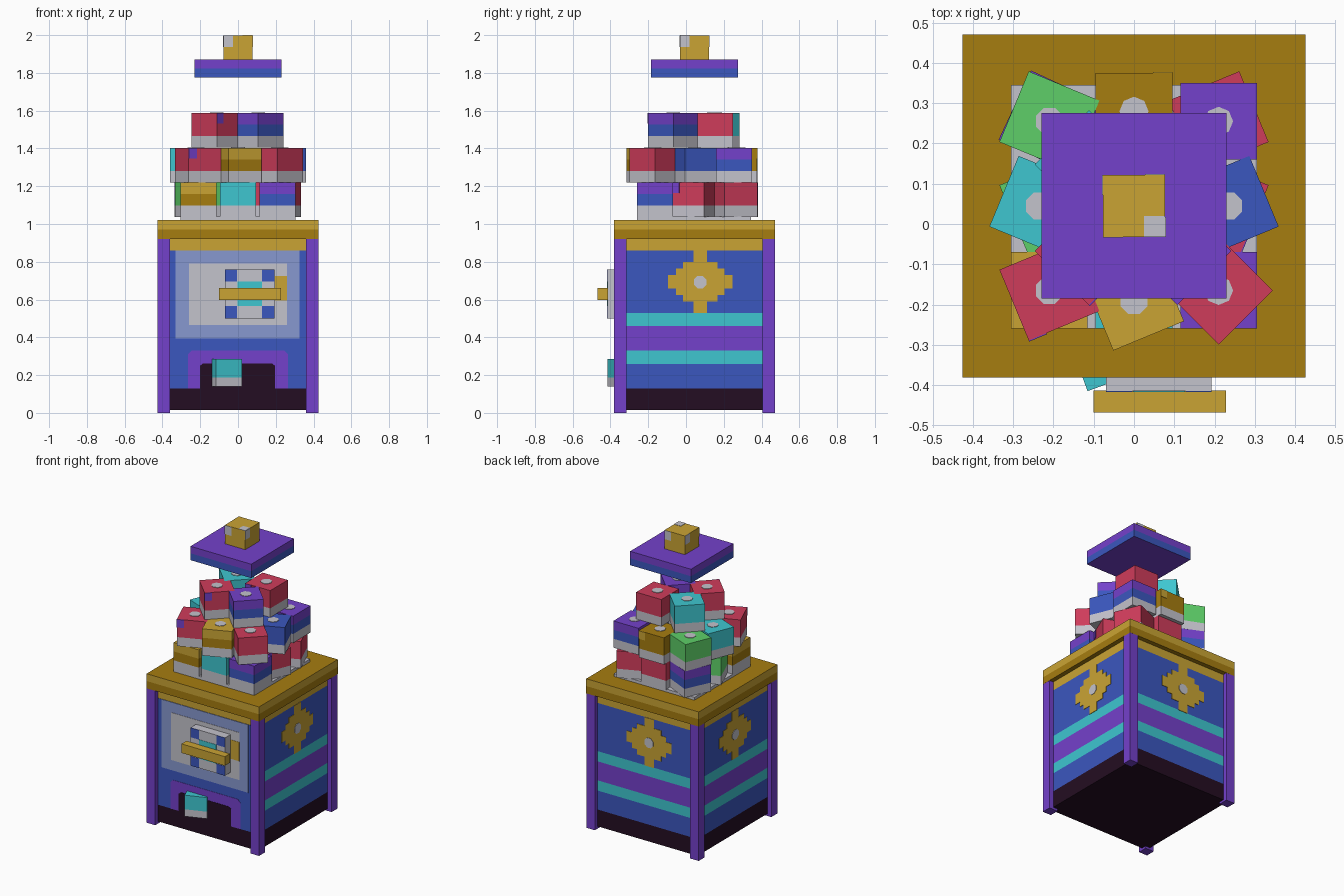
import bpy, bmesh, math
from mathutils import Matrix, Vector

if "Cube" in bpy.data.objects:
    bpy.data.objects.remove(bpy.data.objects["Cube"], do_unlink=True)


def linear(h):
    c = [int(h[i:i + 2], 16) / 255 for i in (0, 2, 4)]
    return [v / 12.92 if v <= 0.04045 else ((v + 0.055) / 1.055) ** 2.4 for v in c] + [1]


PALETTE = dict(purple="7441CB", blue="3B57BF", cyan="3EC6D0", green="5ECF68", red="CF3C5B",
               gold="CAA434", dark_gold="A67D10", pale_grey="C4C3CC",
               near_black="240D22", light_blue="8799D0")
MATS = {}
for key, code in PALETTE.items():
    m = bpy.data.materials.new(key)
    m.use_nodes = True
    m.diffuse_color = linear(code)
    m.node_tree.nodes["Principled BSDF"].inputs["Base Color"].default_value = linear(code)
    MATS[key] = m
NAMES = list(PALETTE)
CY = 0.045                      # centre of the cabinet in y


def finish(name, bm, loc=(0, 0, 0), rot=0):
    """Turn a bmesh into an object, keeping only the materials it uses."""
    used = sorted({f.material_index for f in bm.faces})
    for f in bm.faces:
        f.material_index = used.index(f.material_index)
    bmesh.ops.recalc_face_normals(bm, faces=bm.faces)
    me = bpy.data.meshes.new(name)
    bm.to_mesh(me)
    bm.free()
    for i in used:
        me.materials.append(MATS[NAMES[i]])
    ob = bpy.data.objects.new(name, me)
    ob.location, ob.rotation_euler.z = loc, math.radians(rot)
    bpy.context.collection.objects.link(ob)
    return ob


def banded_box(bm, x, y, zs, cols, top=None, bottom=None):
    """Box with one colour per height band between the levels zs."""
    rings = [[bm.verts.new((a, b, z)) for a, b in
              ((x[0], y[0]), (x[1], y[0]), (x[1], y[1]), (x[0], y[1]))] for z in zs]

    def face(vs, col):
        bm.faces.new(vs).material_index = NAMES.index(col)
    for lo, hi, col in zip(rings, rings[1:], cols):
        for i in range(4):
            j = (i + 1) % 4
            face((lo[i], lo[j], hi[j], hi[i]), col)
    face(rings[0][::-1], bottom or cols[0])
    face(rings[-1], top or cols[-1])


def box(name, x, y, zs, cols, top=None, bottom=None, loc=(0, 0, 0), rot=0):
    bm = bmesh.new()
    banded_box(bm, x, y, zs, cols, top, bottom)
    return finish(name, bm, loc, rot)


def plate(name, pts, col, face, dist, thick, centre=(0, CY)):
    """Thin outline (u right, z up) on a side: 0 front, 1 right, 2 back, 3 left of the viewer."""
    bm = bmesh.new()
    f = bm.faces.new([bm.verts.new((u, -dist, z)) for u, z in pts])
    ext = bmesh.ops.extrude_face_region(bm, geom=[f])["geom"]
    bmesh.ops.translate(bm, verts=[v for v in ext if isinstance(v, bmesh.types.BMVert)],
                        vec=(0, -thick, 0))
    for f in bm.faces:
        f.material_index = NAMES.index(col)
    return finish(name, bm, (*centre, 0), face * 90)


def rect(u0, u1, z0, z1):
    return [(u0, z0), (u1, z0), (u1, z1), (u0, z1)]


# Cabinet body, corner posts and top slab
DX = 0.395                      # distance of the panels from the centre
box("cabinet_body", (-DX, DX), (CY - DX, CY + DX),
    (0.015, 0.13, 0.26, 0.33, 0.46, 0.53, 0.86, 0.93),
    ("near_black", "blue", "cyan", "purple", "cyan", "blue", "gold"))
for sx in (-1, 1):
    for sy in (-1, 1):
        box("post", (-0.0325, 0.0325), (-0.0325, 0.0325), (0, 0.92), ("purple",),
            loc=(sx * 0.393, CY + sy * 0.393, 0))
box("top_slab", (-0.426, 0.426), (CY - 0.426, CY + 0.426), (0.92, 0.97, 1.02),
    ("dark_gold", "gold"), top="dark_gold")

# Flower emblem on the right, back and left panels
quarter = [(0.17, 0.036), (0.128, 0.036), (0.128, 0.07), (0.092, 0.07),
           (0.092, 0.105), (0.036, 0.105), (0.036, 0.165)]
outline = (quarter + [(-u, z) for u, z in quarter[::-1]] +
           [(-u, -z) for u, z in quarter] + [(u, -z) for u, z in quarter[::-1]])
for side, shift in ((1, 0.03), (2, 0.03), (3, 0.01)):
    plate("flower_emblem", [(u + shift, z + 0.694) for u, z in outline], "gold", side, DX, 0.003)
    plate("flower_centre", [(shift + 0.036 * math.cos(a), 0.692 + 0.036 * math.sin(a))
                            for a in [math.pi * (k + 0.5) / 4 for k in range(8)]],
          "pale_grey", side, DX, 0.006)

# Painted front panel, from the back layer to the front layer
arch = [(-0.265, 0.13), (0.265, 0.13), (0.265, 0.31), (0.245, 0.33), (-0.245, 0.33), (-0.265, 0.31)]
mouth = [(-0.2, 0.128), (0.195, 0.128), (0.195, 0.25), (0.18, 0.262), (-0.185, 0.262), (-0.2, 0.25)]
for name, pts, col, thick in (
        ("front_panel", rect(-DX, DX, 0.13, 0.86), "blue", 0.002),
        ("front_frame", rect(-0.33, 0.325, 0.395, 0.86), "light_blue", 0.004),
        ("front_window", rect(-0.26, 0.26, 0.465, 0.79), "pale_grey", 0.006),
        ("coin_slot", rect(0.195, 0.26, 0.595, 0.725), "gold", 0.008),
        ("chute_arch", arch, "purple", 0.004),
        ("chute_mouth", mouth, "near_black", 0.006)):
    plate(name, pts, col, 0, DX, thick)

# Crank: square base with painted corners and a bar handle
KX, KZ = 0.062, 0.63
box("crank_base", (KX - 0.131, KX + 0.131), (-0.415, -0.34), (0.5, 0.76), ("pale_grey",))
for su in (-1, 1):
    for sz in (-1, 1):
        u, z = KX + su * 0.0985, KZ + sz * 0.0975
        plate("crank_corner", rect(u - 0.0325, u + 0.0325, z - 0.0325, z + 0.0325),
              "blue", 0, 0.415, 0.002, (0, 0))
plate("crank_centre", rect(KX - 0.065, KX + 0.065, KZ - 0.065, KZ + 0.065),
      "cyan", 0, 0.415, 0.002, (0, 0))
box("crank_handle", (-0.1, 0.228), (-0.468, -0.414), (0.598, 0.66), ("gold",))


# Prize blocks: pale base, coloured upper bands, round mark on top, optional front patch
STYLES = {  # lower band, upper band, patch
    "purple": ("blue", "purple", None), "blue": ("blue", "blue", None),
    "cyan": ("cyan", "cyan", None), "green": ("green", "green", None),
    "red": ("red", "red", "purple"), "gold": ("dark_gold", "gold", None),
    "dark_gold": ("dark_gold", "dark_gold", "gold")}


def block(name, style, x, y, z, rot, s=0.095, h=0.183):
    low, up, patch = STYLES[style]
    bm = bmesh.new()
    banded_box(bm, (-s, s), (-s, s), (0, h / 3, h * 2 / 3, h), ("pale_grey", low, up))
    r = bmesh.ops.create_cone(bm, cap_ends=True, segments=8, radius1=s * 0.38, radius2=s * 0.38,
                              depth=0.004, matrix=Matrix.Translation((0, 0, h + 0.001)))
    for f in {f for v in r["verts"] for f in v.link_faces}:
        f.material_index = NAMES.index("pale_grey")
    if patch:
        banded_box(bm, (-s, -s * 0.5), (-s - 0.003, -s + 0.001), (h * 0.7, h), (patch,))
    finish(name, bm, (x, y, z), rot)


A, B = 0.21, 0.235
LAYERS = {
    1.037: [("gold", -A, -A, 0), ("cyan", 0, -A, 0), ("purple", A, -A, 0),
            ("green", -A, 0, 22.5), ("red", 0, 0, 0), ("red", A, 0, 67.5),
            ("purple", -A, A, -25), ("red", 0, A, 0), ("red", A, A, 22.5)],
    1.219: [("red", -A, -A, 22.5), ("gold", 0, -B, 22.5), ("red", A, -A, -135),
            ("cyan", -B, 0, -22.5), ("blue", B, 0, 22.5),
            ("green", -A, A, -22.5), ("dark_gold", 0, B, 180), ("purple", A, A, 0)],
    1.405: [("red", -0.112, -0.112, 45), ("purple", 0.107, -0.112, 45),
            ("cyan", -0.112, 0.103, 45), ("red", 0.107, 0.11, 0)]}
for z, blocks in LAYERS.items():
    for style, x, y, rot in blocks:
        block("prize_block_" + style, style, x, CY + y, z, rot)
box("block_tray", (-0.305, 0.305), (-0.26, 0.345), (1.02, 1.04), ("pale_grey",))

# Block lying in the chute
block("chute_block", "cyan", -0.072, -0.322, 0.14, 20, s=0.0725, h=0.145)

# Floating lid and its knob with a patch on every side
box("lid", (-0.23, 0.23), (CY - 0.23, CY + 0.23), (1.775, 1.822, 1.87),
    ("blue", "purple"), bottom="purple")
K = 0.077
box("lid_knob", (-K, K), (CY - K, CY + K), (1.87, 1.998), ("gold",))
for side in range(4):
    plate("knob_patch", rect(-K, -K + 0.05, 1.937, 1.998), "pale_grey", side, K, 0.002)
box("knob_top_patch", (0.025, K), (CY - K, CY - K + 0.052), (1.997, 2.0), ("pale_grey",))
